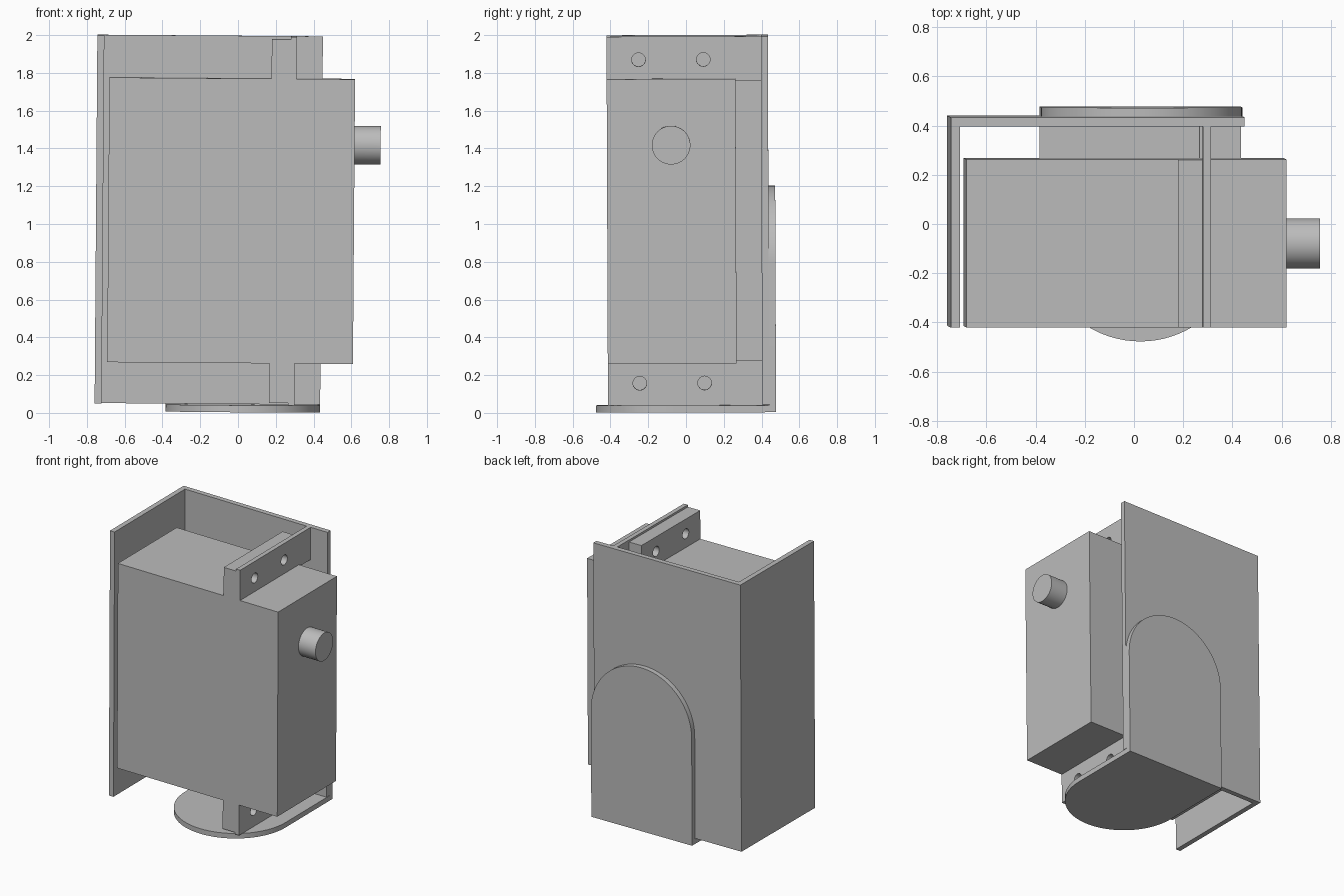
import bpy, bmesh
from math import pi, radians, cos, sin
from mathutils import Matrix, Vector

cube = bpy.data.objects.get("Cube")
if cube:
    bpy.data.objects.remove(cube, do_unlink=True)

GREY = (0.5, 0.5, 0.5, 1)
mat = bpy.data.materials.new("plain grey")
mat.use_nodes = True
mat.diffuse_color = GREY
mat.node_tree.nodes["Principled BSDF"].inputs["Base Color"].default_value = GREY

# The whole assembly leans very slightly about its centre
CENTRE = Vector((0, 0, 1))
LEAN = (Matrix.Translation(CENTRE) @ Matrix.Rotation(radians(0.43), 4, 'Y')
        @ Matrix.Rotation(radians(0.23), 4, 'X') @ Matrix.Translation(-CENTRE))


def finish(name, bm):
    bmesh.ops.recalc_face_normals(bm, faces=bm.faces)
    bm.transform(LEAN)
    mesh = bpy.data.meshes.new(name)
    bm.to_mesh(mesh)
    bm.free()
    mesh.materials.append(mat)
    obj = bpy.data.objects.new(name, mesh)
    bpy.context.collection.objects.link(obj)
    return obj


def box(name, x, y, z):
    bm = bmesh.new()
    bmesh.ops.create_cube(bm, size=1)
    for v in bm.verts:
        v.co = [lo + (c + 0.5) * (hi - lo) for c, (lo, hi) in zip(v.co, (x, y, z))]
    return finish(name, bm)


def rod(name, x, y, z, radius):
    """Cylinder along x."""
    bm = bmesh.new()
    place = Matrix.Translation((sum(x) / 2, y, z)) @ Matrix.Rotation(pi / 2, 4, 'Y')
    bmesh.ops.create_cone(bm, cap_ends=True, segments=48, radius1=radius,
                          radius2=radius, depth=x[1] - x[0], matrix=place)
    return finish(name, bm)


def arch(name, centre, radius, length, thickness, to_world):
    """Round-ended plate: straight from 0 to length, then a half circle."""
    outline = [(centre + radius, 0), (centre + radius, length)]
    outline += [(centre + radius * cos(i * pi / 40), length + radius * sin(i * pi / 40))
                for i in range(1, 40)]
    outline += [(centre - radius, length), (centre - radius, 0)]
    bm = bmesh.new()
    face = bm.faces.new([bm.verts.new(to_world(u, v, 0)) for u, v in outline])
    depth = Vector(to_world(0, 0, thickness)) - Vector(to_world(0, 0, 0))
    new = bmesh.ops.extrude_face_region(bm, geom=[face], use_keep_orig=True)["geom"]
    bmesh.ops.translate(bm, vec=depth, verts=[g for g in new if isinstance(g, bmesh.types.BMVert)])
    return finish(name, bm)


def smooth(obj):
    bpy.ops.object.select_all(action='DESELECT')
    obj.select_set(True)
    bpy.context.view_layer.objects.active = obj
    bpy.ops.object.shade_smooth_by_angle(angle=radians(30))


FRONT, BODY_BACK, PLATE_FRONT, PLATE_BACK = -0.417, 0.265, 0.40, 0.437
BACK = 0.473

# Motor body and output shaft
box("motor_body", (-0.687, 0.614), (FRONT, BODY_BACK), (0.265, 1.772))
smooth(rod("output_shaft", (0.60, 0.752), -0.077, 1.423, 0.102))

# Enclosure walls
box("back_wall", (-0.752, 0.442), (PLATE_FRONT, PLATE_BACK), (0.045, 1.995))
box("left_wall", (-0.752, -0.715), (FRONT, PLATE_FRONT), (0.045, 1.995))

# Mounting tabs of the motor and the bracket strips behind them, with screw holes
tabs = []
for end, tab_z, strip_z, hole_z in (("top", (1.77, 1.98), (1.757, 1.995), 1.873),
                                    ("bottom", (0.055, 0.267), (0.28, 0.042), 0.16)):
    tabs.append((box(end + "_tab", (0.172, 0.272), (FRONT, BODY_BACK), tab_z), hole_z))
    tabs.append((box(end + "_bracket", (0.272, 0.305), (FRONT, PLATE_FRONT),
                     tuple(sorted(strip_z))), hole_z))

for obj, hole_z in tabs:
    cutters = [rod("hole_cutter", (0.1, 0.4), y, hole_z, 0.036) for y in (-0.248, 0.095)]
    for cutter in cutters:
        cutter.hide_render = True
        mod = obj.modifiers.new("screw_hole", 'BOOLEAN')
        mod.operation, mod.solver, mod.object = 'DIFFERENCE', 'EXACT', cutter
        bpy.context.view_layer.objects.active = obj
        bpy.ops.object.modifier_apply(modifier=mod.name)
    for cutter in cutters:
        bpy.data.objects.remove(cutter, do_unlink=True)
    smooth(obj)

# Round-ended horn plates: one lying under the base, one standing at the back
base = arch("base_horn_plate", 0.033, 0.409, 0.545, 0.037,
            lambda u, v, w: (u, BACK - v, 0.005 + w))
upright = arch("back_horn_plate", 0.033, 0.409, 0.75, BACK - PLATE_BACK,
               lambda u, v, w: (u, PLATE_BACK + w, 0.042 + v))
smooth(base)
smooth(upright)
